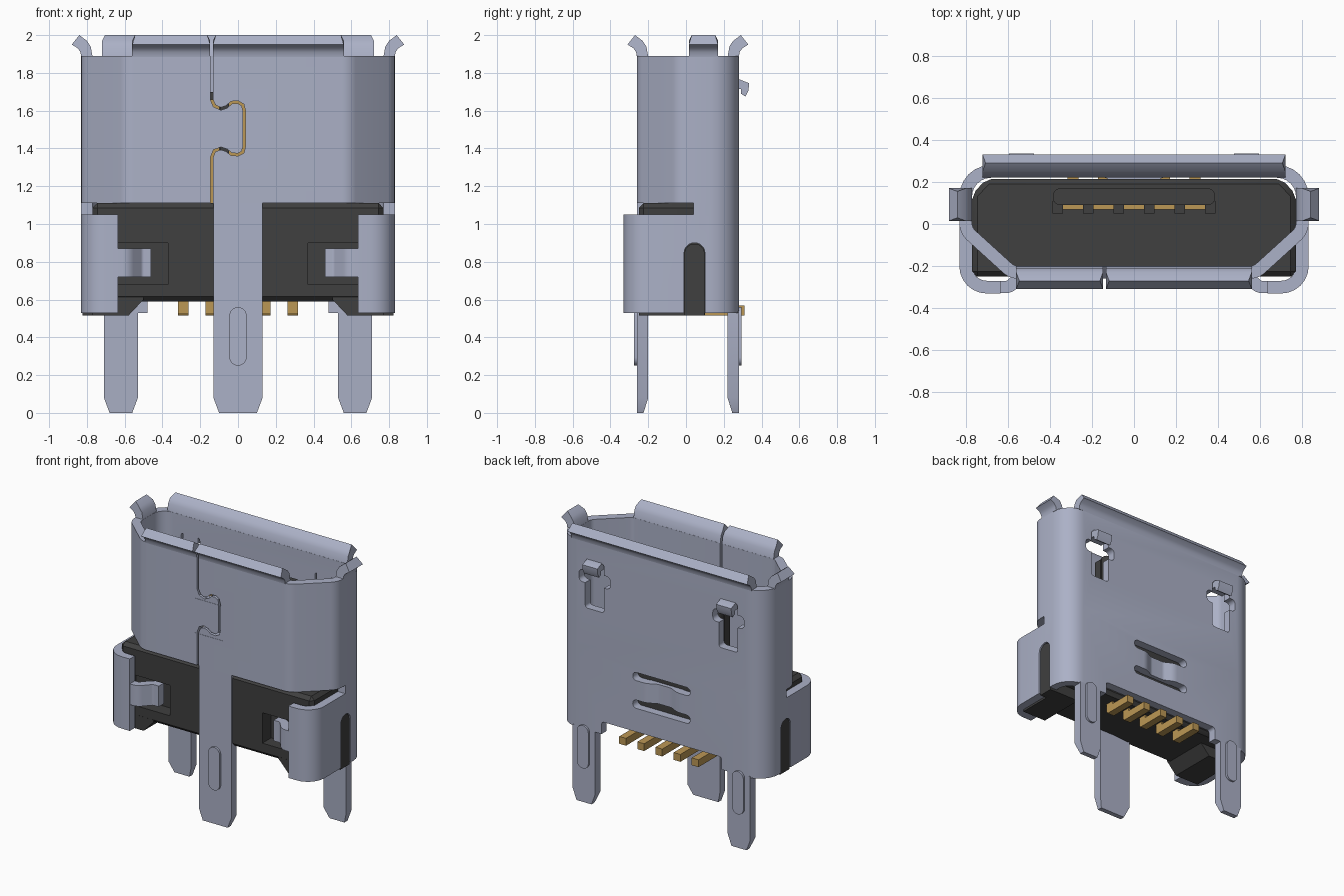
import bpy, bmesh, math
from mathutils import Vector

if "Cube" in bpy.data.objects:
    bpy.data.objects.remove(bpy.data.objects["Cube"])


def material(name, rgb):
    m = bpy.data.materials.new(name)
    m.use_nodes = True
    m.diffuse_color = (*rgb, 1)
    m.node_tree.nodes["Principled BSDF"].inputs["Base Color"].default_value = (*rgb, 1)
    return m


STEEL = material("pale blue steel", (0.41, 0.44, 0.57))
PLASTIC = material("black plastic", (0.05, 0.05, 0.05))
GOLD = material("gold contact", (0.50, 0.31, 0.09))

# Maps a 2D outline (u, v) and a depth w to 3D
AXES = {"x": lambda u, v, w: (w, u, v),
        "y": lambda u, v, w: (u, w, v),
        "z": lambda u, v, w: (u, v, w)}


def finish(name, bm, mat):
    bmesh.ops.recalc_face_normals(bm, faces=bm.faces)
    me = bpy.data.meshes.new(name)
    bm.to_mesh(me)
    bm.free()
    me.materials.append(mat)
    ob = bpy.data.objects.new(name, me)
    bpy.context.collection.objects.link(ob)
    return ob


def prism(name, pts, w0, w1, axis, mat, bevel=0):
    bm = bmesh.new()
    lo, hi = ([bm.verts.new(AXES[axis](u, v, w)) for u, v in pts] for w in (w0, w1))
    n = len(pts)
    bm.faces.new(lo)
    bm.faces.new(hi[::-1])
    for i in range(n):
        j = (i + 1) % n
        bm.faces.new((lo[i], lo[j], hi[j], hi[i]))
    if bevel:
        bmesh.ops.bevel(bm, geom=bm.edges[:], offset=bevel, segments=1, affect="EDGES")
    return finish(name, bm, mat)


def rect(u0, u1, v0, v1):
    return [(u0, v0), (u1, v0), (u1, v1), (u0, v1)]


def rounded(pts, r, closed=True, seg=6):
    """Replace corners with arcs; r is one radius or one per point."""
    out, n = [], len(pts)
    for i in range(n):
        p = Vector(pts[i])
        if not closed and i in (0, n - 1):
            out.append(p)
            continue
        a, b = (Vector(pts[i - 1]) - p).normalized(), (Vector(pts[(i + 1) % n]) - p).normalized()
        rad = r[i] if isinstance(r, (list, tuple)) else r
        turn = math.pi - a.angle(b)
        t = rad * math.tan(turn / 2)
        c = p + (a + b).normalized() * rad / math.cos(turn / 2)
        d0, d1 = p + a * t - c, p + b * t - c
        for k in range(seg + 1):
            f = k / seg
            d = d0 * math.sin((1 - f) * turn) + d1 * math.sin(f * turn)
            out.append(c + d / math.sin(turn))
    return out


def wall(name, path, t, w0, w1, axis, mat, closed=False):
    """Sheet of thickness t following a centre line."""
    bm = bmesh.new()
    path = [Vector(p) for p in path]
    n, rows = len(path), []
    for i, p in enumerate(path):
        a = path[i - 1] if closed or i else p
        b = path[(i + 1) % n] if closed or i < n - 1 else p
        d0 = (p - a).normalized() if (p - a).length else (b - p).normalized()
        d1 = (b - p).normalized() if (b - p).length else d0
        d = (d0 + d1).normalized()
        k = Vector((-d.y, d.x)) * t / 2 / max(d.dot(d0), 0.5)
        rows.append([bm.verts.new(AXES[axis](*q, w)) for q, w in
                     ((p + k, w0), (p + k, w1), (p - k, w1), (p - k, w0))])
    for i in range(n if closed else n - 1):
        a, b = rows[i], rows[(i + 1) % n]
        for k in range(4):
            bm.faces.new((a[k], a[(k + 1) % 4], b[(k + 1) % 4], b[k]))
    if not closed:
        bm.faces.new(rows[0])
        bm.faces.new(rows[-1][::-1])
    return finish(name, bm, mat)


def cut(ob, *cutters):
    for c in cutters:
        m = ob.modifiers.new("cut", "BOOLEAN")
        m.operation, m.solver, m.object = "DIFFERENCE", "EXACT", c
        bpy.context.view_layer.objects.active = ob
        bpy.ops.object.modifier_apply(modifier=m.name)
        bpy.data.objects.remove(c)


def box_cut(u0, u1, v0, v1, w0, w1, axis, mat=STEEL, r=0):
    p = rect(u0, u1, v0, v1)
    return prism("cutter", rounded(p, r) if r else p, w0, w1, axis, mat)


# Upper shell: a closed sheet with slanted front corners
half = [(0.80, 0.25), (0.80, -0.03), (0.58, -0.23)]
loop = half + [(-x, y) for x, y in reversed(half)]
shell = wall("upper_shell", rounded(loop, [0.12, 0.08, 0.08, 0.08, 0.08, 0.12]),
             0.06, 1.11, 1.89, "z", STEEL, closed=True)

# Interlocking seam and pressed areas in the front of the shell
seam = [(-0.14, 1.95), (-0.14, 1.66), (-0.125, 1.625), (-0.09, 1.61), (-0.06, 1.62),
        (-0.035, 1.643), (0, 1.645), (0.025, 1.63), (0.033, 1.60), (0.033, 1.41),
        (0.025, 1.38), (0, 1.367), (-0.035, 1.37), (-0.06, 1.39), (-0.09, 1.40),
        (-0.125, 1.388), (-0.14, 1.35), (-0.14, 1.05)]
cut(shell,
    box_cut(-0.17, 0.06, 1.34, 1.41, -0.30, -0.258, "y"),
    box_cut(-0.17, 0.06, 1.59, 1.67, -0.30, -0.258, "y"),
    wall("cutter", seam, 0.013, -0.32, -0.15, "y", STEEL))

# Latch openings in the back with their bent tabs
tab = [(0.22, 1.765), (0.285, 1.765), (0.335, 1.745), (0.33, 1.705), (0.315, 1.675),
       (0.29, 1.69), (0.29, 1.715), (0.22, 1.715)]
for s, side in ((1, "left"), (-1, "right")):
    cut(shell,
        box_cut(s * 0.535 - 0.075, s * 0.535 + 0.075, 1.41, 1.76, 0.15, 0.35, "y", r=0.02),
        box_cut(s * 0.535 - 0.125, s * 0.535 + 0.125, 1.59, 1.68, 0.15, 0.35, "y", r=0.03))
    prism(side + "_latch_tab", tab, s * 0.535 - 0.06, s * 0.535 + 0.06, "x", STEEL)

# Flared lips around the mouth: (outward distance, height)
lip = [(0, 1.885), (0.004, 1.91), (0.018, 1.93), (0.05, 1.95), (0.01, 2.0),
       (-0.03, 1.97), (-0.05, 1.94), (-0.06, 1.885)]


def flare(name, origin, sign, w0, w1, axis):
    ob = prism(name, [(sign * (origin + d), z) for d, z in lip], w0, w1, axis, STEEL)
    mid, k = (w0 + w1) / 2, 0 if axis == "x" else 1
    for v in ob.data.vertices:
        if v.co.z > 1.98:
            v.co[k] += 0.015 if v.co[k] < mid else -0.015


flare("back_lip", 0.28, 1, -0.72, 0.72, "x")
flare("front_lip_right", 0.26, -1, -0.56, -0.147, "x")
flare("front_lip_left", 0.26, -1, -0.133, 0.56, "x")
flare("left_lip", 0.83, 1, 0.015, 0.17, "y")
flare("right_lip", 0.83, -1, 0.015, 0.17, "y")

# Lower shell: back wall with both sides
back = wall("lower_back_shell", rounded([(0.80, 0.04), (0.80, 0.25), (-0.80, 0.25), (-0.80, 0.04)],
            0.12, closed=False), 0.06, 0.53, 1.11, "z", STEEL)
cut(back,
    box_cut(-0.48, 0.48, 0.45, 0.62, 0.15, 0.35, "y", r=0.02),
    box_cut(-0.23, 0.23, 0.79, 0.85, 0.15, 0.35, "y", r=0.029),
    box_cut(-0.23, 0.23, 0.99, 1.05, 0.15, 0.35, "y", r=0.029),
    box_cut(-0.20, 0.20, 0.84, 1.00, 0.15, 0.35, "y"),
    box_cut(-0.01, 0.10, 0.40, 0.90, -1, 1, "x", r=0.054))
# Pressed-in bridge between the two back slots
wall("back_bridge", rounded([(0.22, 0.25), (0.13, 0.25), (0.06, 0.215), (-0.06, 0.215),
     (-0.13, 0.25), (-0.22, 0.25)], 0.08, closed=False), 0.058, 0.85, 0.99, "z", STEEL)

# Plastic housing with chamfered edges
body = [(-0.77, -0.25), (0.77, -0.25), (0.77, 0.14), (0.70, 0.215), (-0.70, 0.215), (-0.77, 0.14)]
housing = prism("housing", body, 0.59, 1.11, "z", PLASTIC, bevel=0.025)

for s, side in ((1, "left"), (-1, "right")):
    # Recess for the clip finger, and the sloped foot below the housing
    cut(housing, box_cut(s * 0.54 - 0.17, s * 0.54 + 0.17, 0.68, 0.90, -0.4, -0.15, "y", PLASTIC))
    prism(side + "_housing_foot", [(s * x, z) for x, z in
          ((0.50, 0.60), (0.58, 0.515), (0.77, 0.515), (0.77, 0.65), (0.50, 0.65))],
          -0.249, 0.10, "y", PLASTIC)
    # Plug filling the slot in the side wall
    prism(side + "_side_plug", rounded(rect(-0.008, 0.098, 0.515, 0.895), [0.002, 0.002, 0.05, 0.05]),
          s * 0.75, s * 0.822, "x", PLASTIC)
    # Clip wrapping round the front corner, with a finger bent into the recess
    clip = wall(side + "_clip", rounded([(s * 0.80, 0.04), (s * 0.80, -0.30), (s * 0.635, -0.30)],
                0.10, closed=False), 0.06, 0.53, 1.05, "z", STEEL)
    cut(clip, box_cut(-0.01, 0.10, 0.40, 0.90, -1, 1, "x", r=0.054))
    wall(side + "_clip_finger", rounded([(s * 0.65, -0.30), (s * 0.59, -0.30), (s * 0.52, -0.22),
         (s * 0.46, -0.22)], 0.05, closed=False), 0.058, 0.72, 0.87, "z", STEEL)


# Solder legs with a tapered tip and a raised rib
def leg(name, x, w, top, y_out, sign):
    h = w / 2
    ob = prism(name, [(x - h + 0.03, 0), (x + h - 0.03, 0), (x + h, 0.08), (x + h, top),
               (x - h, top), (x - h, 0.08)], y_out, y_out - sign * 0.06, "y", STEEL)
    for v in ob.data.vertices:
        if v.co.z < 0.01 and abs(v.co.y) < abs(y_out) - 0.01:
            v.co.y += sign * 0.025
    prism(name + "_rib", rounded(rect(x - 0.045, x + 0.045, 0.25, 0.56), 0.044),
          y_out - sign * 0.01, y_out + sign * 0.015, "y", STEEL)


leg("front_leg", 0, 0.26, 1.11, -0.26, -1)
leg("back_left_leg", 0.62, 0.18, 0.54, 0.28, 1)
leg("back_right_leg", -0.62, 0.18, 0.54, 0.28, 1)

# Tongue with ribs between the contacts
prism("tongue", rounded(rect(-0.385, 0.385, 0.09, 0.17), 0.035), 1.08, 1.70, "z", PLASTIC)
for i in range(6):
    x = (i - 2.5) * 0.145
    prism(f"tongue_rib_{i + 1}", rect(x - 0.024, x + 0.024, 0.05, 0.11), 1.08, 1.69, "z", PLASTIC)

# Five contacts: blades on the tongue and bent tails below
for i in range(5):
    x = (i - 2) * 0.145
    prism(f"contact_blade_{i + 1}", rect(x - 0.048, x + 0.048, 0.07, 0.095), 1.08, 1.66, "z", GOLD)
    prism(f"contact_tail_{i + 1}", [(0.10, 0.515), (0.31, 0.515), (0.31, 0.568), (0.15, 0.568),
          (0.14, 0.64), (0.09, 0.64), (0.09, 0.53)], x - 0.027, x + 0.027, "x", GOLD)

# Smooth shading on the bends, sharp edges elsewhere
bpy.ops.object.select_all(action="DESELECT")
for ob in bpy.context.scene.objects:
    if ob.type == "MESH":
        ob.select_set(True)
        bpy.context.view_layer.objects.active = ob
bpy.ops.object.shade_smooth_by_angle(angle=math.radians(30))
